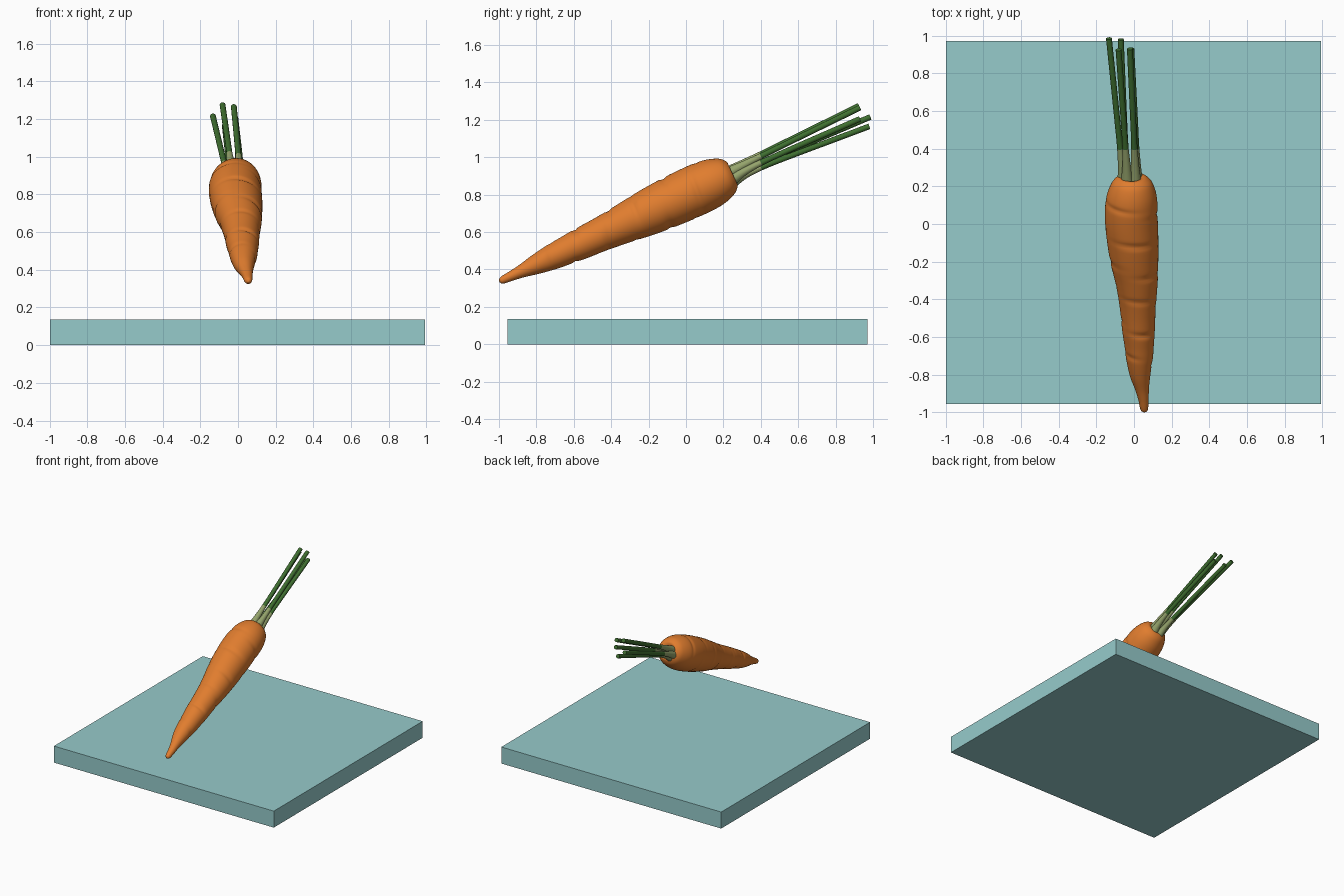
import bpy, bmesh, math, random
from mathutils import Vector

if "Cube" in bpy.data.objects:
    bpy.data.objects.remove(bpy.data.objects["Cube"])

random.seed(4)


def material(name, rgb):
    m = bpy.data.materials.new(name)
    m.diffuse_color = (*rgb, 1)
    m.use_nodes = True
    m.node_tree.nodes["Principled BSDF"].inputs["Base Color"].default_value = m.diffuse_color
    return m


ORANGE = material("carrot orange", (0.75, 0.205, 0.028))
PALE = material("pale stem green", (0.30, 0.37, 0.15))
GREEN = material("stem green", (0.05, 0.16, 0.03))
TEAL = material("board teal", (0.305, 0.597, 0.597))


def finish(name, bm, mats, smooth=True):
    bmesh.ops.recalc_face_normals(bm, faces=bm.faces[:])
    me = bpy.data.meshes.new(name)
    for f in bm.faces:
        f.smooth = smooth
    bm.to_mesh(me)
    bm.free()
    for m in mats:
        me.materials.append(m)
    ob = bpy.data.objects.new(name, me)
    bpy.context.collection.objects.link(ob)
    return ob


def spline(pts, steps):
    """Catmull-Rom samples through tuples of any length."""
    pts = [Vector(p) for p in pts]
    p = [2 * pts[0] - pts[1]] + pts + [2 * pts[-1] - pts[-2]]
    out = []
    for i in range(1, len(p) - 2):
        a, b, c, d = p[i - 1:i + 3]
        for k in range(steps):
            t = k / steps
            out.append(0.5 * (2 * b + (c - a) * t + (2 * a - 5 * b + 4 * c - d) * t * t
                              + (3 * b - a - 3 * c + d) * t ** 3))
    return out + [pts[-1]]


def skin(bm, rings):
    """Join rings of coordinates into a closed tube; returns faces per band."""
    vs = [[bm.verts.new(c) for c in r] for r in rings]
    n = len(vs[0])
    bands = [[bm.faces.new((a[j], a[(j + 1) % n], b[(j + 1) % n], b[j])) for j in range(n)]
             for a, b in zip(vs, vs[1:])]
    bm.faces.new(vs[0][::-1])
    bm.faces.new(vs[-1])
    return bands


# Board under the carrot
bm = bmesh.new()
bmesh.ops.create_cube(bm, size=1)
for v in bm.verts:
    v.co = Vector((v.co.x * 1.99 - 0.003, v.co.y * 1.925 + 0.008, (v.co.z + 0.5) * 0.135))
finish("board", bm, [TEAL], smooth=False)

# Carrot root: distance along the tilted axis, sideways centre, radius
PROFILE = [(-0.016, 0.055, 0.004), (0.0, 0.054, 0.019), (0.06, 0.050, 0.027),
           (0.12, 0.042, 0.036), (0.20, 0.032, 0.053), (0.30, 0.029, 0.069),
           (0.38, 0.027, 0.076), (0.46, 0.024, 0.084), (0.56, 0.021, 0.090),
           (0.66, 0.018, 0.099), (0.76, 0.012, 0.111), (0.87, 0.001, 0.124),
           (1.00, -0.008, 0.133), (1.10, -0.014, 0.136), (1.19, -0.014, 0.135),
           (1.26, -0.012, 0.126), (1.32, -0.010, 0.105), (1.35, -0.010, 0.080),
           (1.358, -0.012, 0.058), (1.345, -0.013, 0.025)]
ALONG = Vector((0, 0.909, 0.417))
UP = Vector((0, -0.417, 0.909))
TIP = Vector((0, -0.984, 0.342))

# Creases: place along the axis, angle around it, depth
creases = [(0.26 + 0.068 * i, i * 2.4 + random.uniform(-0.4, 0.4),
            random.uniform(0.005, 0.009)) for i in range(15)]


def dent(t, phi):
    total = 0
    for ct, ca, depth in creases:
        d = (phi - ca + math.pi) % (2 * math.pi) - math.pi
        total += depth * math.exp(-((t - ct - 0.01 * d) / 0.014) ** 2 - (d / 0.75) ** 2)
    return total


rings = []
for t, cx, r in spline(PROFILE, 8):
    centre = TIP + ALONG * t + UP * 0.005 * min(max(t, 0), 1) + Vector((cx, 0, 0))
    ring = []
    for j in range(56):
        phi = 2 * math.pi * j / 56
        rr = r - dent(t, phi) * min(1, r / 0.08)
        ring.append(centre + Vector((1.03 * rr * math.cos(phi), 0, 0)) + UP * rr * math.sin(phi))
    rings.append(ring)
bm = bmesh.new()
skin(bm, rings)
finish("carrot_root", bm, [ORANGE])

# Leaf stalks: root point, colour-change point, tip
STALKS = [((-0.052, 0.21, 0.875), (-0.073, 0.40, 0.965), (-0.133, 0.985, 1.215)),
          ((-0.030, 0.22, 0.850), (-0.045, 0.40, 0.945), (-0.070, 0.980, 1.165)),
          ((0.006, 0.20, 0.900), (0.002, 0.40, 1.005), (-0.022, 0.930, 1.265)),
          ((-0.035, 0.20, 0.905), (-0.045, 0.40, 1.015), (-0.082, 0.925, 1.275)),
          ((0.012, 0.22, 0.865), (0.012, 0.40, 0.970), (-0.014, 0.930, 1.205))]
STEPS = 10
for i, path in enumerate(STALKS):
    pts = spline(path, STEPS)
    rings = []
    for k, p in enumerate(pts):
        d = (pts[min(k + 1, len(pts) - 1)] - pts[max(k - 1, 0)]).normalized()
        side = d.cross(Vector((0, 0, 1))).normalized()
        up = side.cross(d)
        r = 0.0155 + 0.021 * max(0, 1 - k / (STEPS * 1.1)) ** 1.2   # flared foot
        rings.append([p + r * (side * math.cos(a) + up * math.sin(a))
                      for a in (2 * math.pi * j / 14 for j in range(14))])
    bm = bmesh.new()
    bands = skin(bm, rings)
    for f in bm.faces:
        f.material_index = 0 if f.calc_center_median().y < 0.40 else 1
    for k, band in enumerate(bands):
        for f in band:
            f.material_index = 0 if k < STEPS else 1
    ob = finish(f"leaf_stalk_{i + 1}", bm, [PALE, GREEN])
    # keep the cut ends crisp
    bpy.context.view_layer.objects.active = ob
    ob.select_set(True)
    bpy.ops.object.shade_smooth_by_angle(angle=math.radians(50))
    ob.select_set(False)
